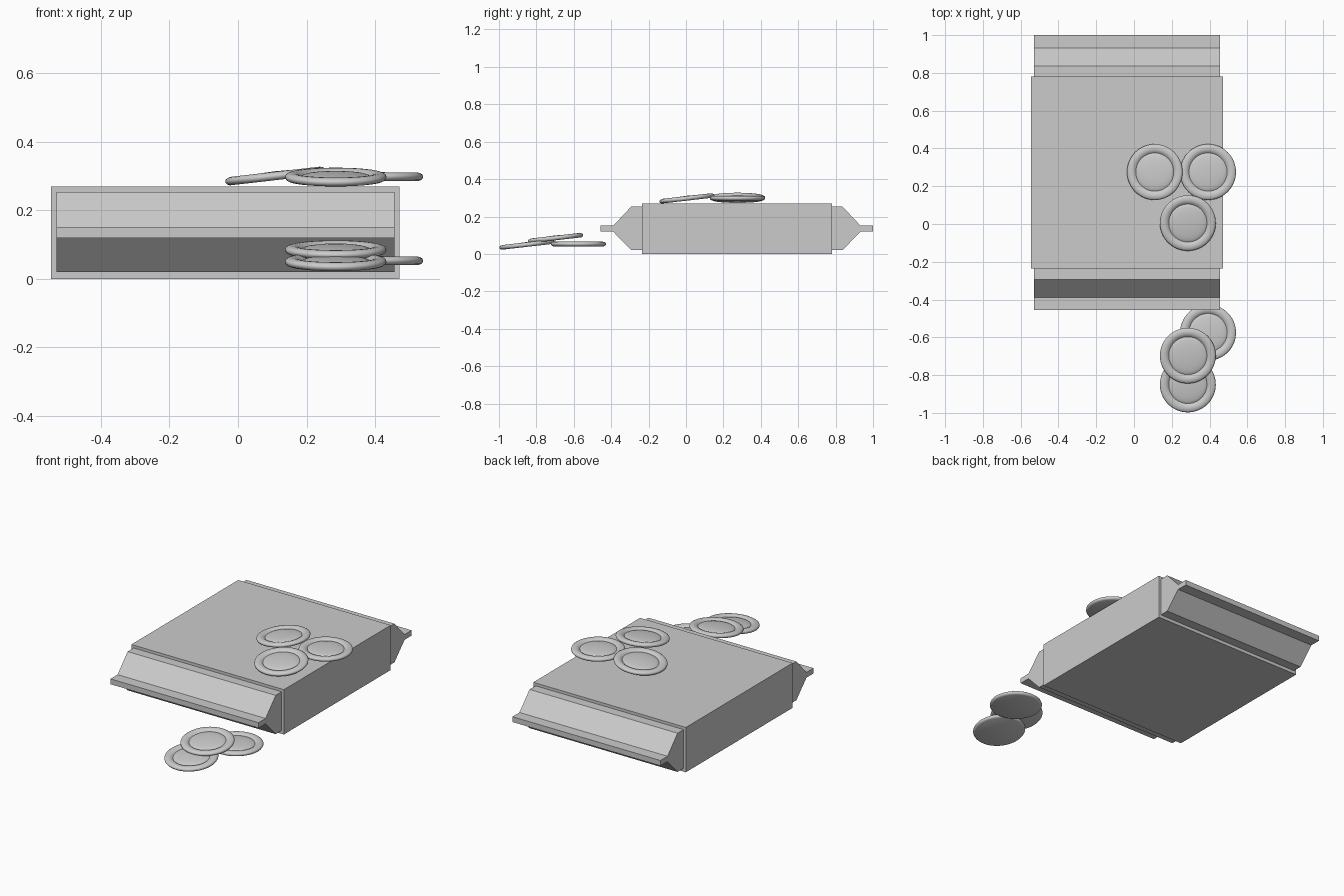
import bpy, bmesh
from math import radians, sin, cos, pi
from mathutils import Matrix

if "Cube" in bpy.data.objects:
    bpy.data.objects.remove(bpy.data.objects["Cube"])


def make_object(name, bm):
    bmesh.ops.recalc_face_normals(bm, faces=bm.faces)
    mesh = bpy.data.meshes.new(name)
    bm.to_mesh(mesh)
    bm.free()
    obj = bpy.data.objects.new(name, mesh)
    bpy.context.collection.objects.link(obj)
    return obj


def extrude_profile(name, yz, x0, x1):
    bm = bmesh.new()
    face = bm.faces.new([bm.verts.new((x0, y, z)) for y, z in yz])
    ext = bmesh.ops.extrude_face_region(bm, geom=[face])
    verts = [v for v in ext["geom"] if isinstance(v, bmesh.types.BMVert)]
    bmesh.ops.translate(bm, verts=verts, vec=(x1 - x0, 0, 0))
    return make_object(name, bm)


# packet: main box and a tapered, crimped flap at each end
MID_Y = 0.272
extrude_profile("packet_body", [(MID_Y - 0.508, 0), (MID_Y + 0.508, 0),
                                (MID_Y + 0.508, 0.27), (MID_Y - 0.508, 0.27)], -0.545, 0.471)
end = [(0.508, 0.02), (0.565, 0.02), (0.661, 0.119), (0.728, 0.119),
       (0.728, 0.151), (0.661, 0.151), (0.565, 0.253), (0.508, 0.253)]
for name, side in (("front_flap", -1), ("back_flap", 1)):
    extrude_profile(name, [(MID_Y + side * y, z) for y, z in end], -0.53, 0.456)

# biscuit profile: flat base, rounded rim, groove, domed centre
PROFILE = [(0, -0.012), (0.136, -0.012), (0.143, -0.009), (0.147, -0.004), (0.148, 0.001),
           (0.146, 0.006), (0.140, 0.010), (0.131, 0.0125), (0.121, 0.0125), (0.112, 0.010),
           (0.106, 0.006), (0.101, 0.002), (0.096, 0.005), (0.085, 0.008),
           (0.065, 0.011), (0.035, 0.013), (0, 0.014)]


def biscuit(name, loc, tilt_x=0, tilt_y=0):
    bm = bmesh.new()
    verts = [bm.verts.new((r, 0, z)) for r, z in PROFILE]
    edges = [bm.edges.new(pair) for pair in zip(verts, verts[1:])]
    bmesh.ops.spin(bm, geom=verts + edges, cent=(0, 0, 0), axis=(0, 0, 1),
                   angle=2 * pi, steps=64, use_duplicate=False)
    bmesh.ops.remove_doubles(bm, verts=bm.verts, dist=1e-5)
    obj = make_object(name, bm)
    obj.location = loc
    obj.rotation_euler = (radians(tilt_x), radians(tilt_y), 0)
    bpy.ops.object.select_all(action="DESELECT")
    obj.select_set(True)
    bpy.context.view_layer.objects.active = obj
    bpy.ops.object.shade_smooth_by_angle(angle=radians(40))


# three biscuits on the packet, three in front of it
biscuit("top_biscuit_left", (0.11, 0.275, 0.300), tilt_y=-6.5)
biscuit("top_biscuit_right", (0.392, 0.275, 0.298))
biscuit("top_biscuit_front", (0.285, 0.005, 0.297), tilt_x=6.5)
biscuit("floor_biscuit_back", (0.392, -0.575, 0.053))
biscuit("floor_biscuit_middle", (0.285, -0.697, 0.085), tilt_x=6.5)
biscuit("floor_biscuit_front", (0.285, -0.85, 0.050), tilt_x=6.5)
